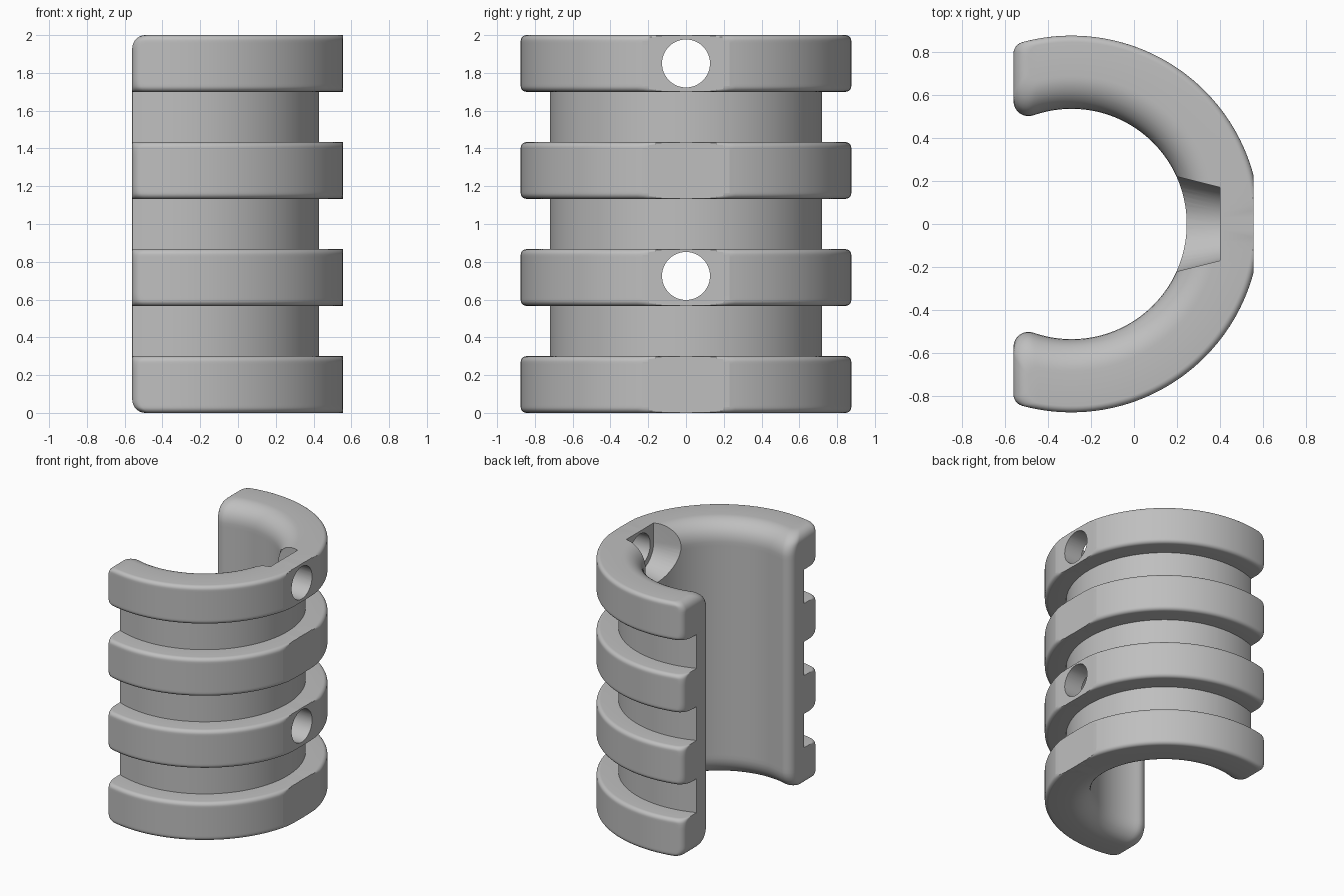
import bpy, bmesh
from math import sqrt, sin, cos, pi, atan2

cube = bpy.data.objects.get("Cube")
if cube:
    bpy.data.objects.remove(cube, do_unlink=True)

AXIS_X = -0.29                       # tube axis
CUT = -0.27                          # open side, relative to the axis
R_RING, R_TUBE, R_BORE = 0.875, 0.72, 0.535
FLAT_X = 0.555                       # flat face on the rings
RING_H = 0.3
RINGS = [0, 0.5667, 1.1333, 1.7]
HOLES = [0.725, 1.85]
ARC, CORNER = 48, 8

grey = bpy.data.materials.new("plain grey")
grey.use_nodes = True
colour = (0.52, 0.52, 0.52, 1)
grey.diffuse_color = colour
grey.node_tree.nodes["Principled BSDF"].inputs["Base Color"].default_value = colour


def ease(d, r):
    """Inset of a rounded edge of radius r at distance d from the edge."""
    return r - sqrt(max(0, r * r - (r - d) ** 2)) if d < r else 0


def arc(cx, cy, r, a, b, n):
    return [(cx + r * cos(a + (b - a) * i / n), cy + r * sin(a + (b - a) * i / n))
            for i in range(n + 1)]


def outline(outer, inner, cut, r_out, r_in):
    """C-shaped section with rounded ends, mirrored in y."""
    x1, x2 = cut + r_out, cut + r_in
    y1 = sqrt((outer - r_out) ** 2 - x1 * x1)
    y2 = sqrt((inner + r_in) ** 2 - x2 * x2)
    a1, a2 = atan2(y1, x1), atan2(y2, x2)
    half = arc(0, 0, outer, 0, a1, ARC)
    half += arc(x1, y1, r_out, a1, pi, CORNER)[1:]
    half += arc(x2, y2, r_in, pi, pi + a2, CORNER)
    half += arc(0, 0, inner, a2, 0, ARC)[1:]
    full = half + [(x, -y) for x, y in reversed(half[1:-1])]
    return [(min(x + AXIS_X, FLAT_X), y) for x, y in full], len(half)


def section(z, ring_base=None):
    d = max(0, min(z, 2 - z))
    inner = R_BORE + ease(d, 0.15)
    cut = CUT + ease(d, 0.07)
    r_in = 0.07 - 0.45 * ease(d, 0.07)
    if ring_base is None:
        return outline(R_TUBE, inner, cut, 0.004, r_in)
    e = max(0, min(z - ring_base, ring_base + RING_H - z))
    r_out = 0.055 + 0.7 * max(0, ease(e, 0.07) - ease(d, 0.07))
    return outline(R_RING - ease(e, 0.03), inner, cut, r_out, r_in)


def make_object(name, bm):
    bmesh.ops.recalc_face_normals(bm, faces=bm.faces)
    mesh = bpy.data.meshes.new(name)
    bm.to_mesh(mesh)
    bm.free()
    mesh.materials.append(grey)
    ob = bpy.data.objects.new(name, mesh)
    bpy.context.collection.objects.link(ob)
    return ob


def loft(bm, loops):
    n = len(loops[0])
    for a, b in zip(loops, loops[1:]):
        for i in range(n):
            j = (i + 1) % n
            bm.faces.new((a[i], a[j], b[j], b[i]))


# Ribbed half sleeve, lofted upward through its sections
steps = [0.03 * (1 - cos(pi / 2 * i / 6)) for i in range(7)]
steps += [0.042, 0.056, 0.07, 0.09, 0.12]
offsets = steps + [RING_H / 2] + [RING_H - s for s in reversed(steps)]
layers = []
for base in RINGS:
    if base:
        layers.append((base, None))
    layers += [(base + s, base) for s in offsets]
    if base != RINGS[-1]:
        layers.append((base + RING_H, None))

bm = bmesh.new()
loops = []
for z, base in layers:
    points, count = section(z, base)
    loops.append([bm.verts.new((x, y, z)) for x, y in points])
loft(bm, loops)
h, n = count // 2, len(loops[0])
for loop in (loops[0], loops[-1]):
    for k in range(1 - h, h - 1):
        bm.faces.new([loop[i % n] for i in (k, k + 1, count - 2 - k, count - 1 - k)])
bmesh.ops.remove_doubles(bm, verts=bm.verts, dist=1e-5)
sleeve = make_object("ribbed_half_sleeve", bm)


def cutter(name, z, x0, r0, x1, r1, open_top=False):
    """Round or upward-open tapered cutter along x."""
    bm = bmesh.new()
    ends = []
    for x, r in ((x0, r0), (x1, r1)):
        if open_top:
            pts = arc(0, 0, r, pi, 2 * pi, 24) + [(r, 0.4), (-r, 0.4)]
        else:
            pts = arc(0, 0, r, 0, 2 * pi, 48)[:-1]
        ends.append([bm.verts.new((x, y, z + dz)) for y, dz in pts])
    loft(bm, ends)
    for end in ends:
        bm.faces.new(end)
    ob = make_object(name, bm)
    ob.hide_render = True
    return ob


# Screw holes with tapered pockets on the inside
cutters = []
for z in HOLES:
    cutters.append(cutter("pocket_cutter", z, 0.1, 0.245, 0.4, 0.17, z > 1.5))
    cutters.append(cutter("hole_cutter", z, 0.3, 0.127, 0.8, 0.127))

bpy.ops.object.select_all(action='DESELECT')
bpy.context.view_layer.objects.active = sleeve
sleeve.select_set(True)
for tool in cutters:
    mod = sleeve.modifiers.new("cut", 'BOOLEAN')
    mod.operation = 'DIFFERENCE'
    mod.solver = 'EXACT'
    mod.object = tool
    bpy.ops.object.modifier_apply(modifier=mod.name)
    bpy.data.objects.remove(tool, do_unlink=True)

# Smooth curves, crisp flat faces
bpy.ops.object.shade_smooth_by_angle(angle=pi / 6)
for face in sleeve.data.polygons:
    if abs(face.normal.x) > 0.999 and face.center.x > FLAT_X - 0.001:
        face.use_smooth = False
